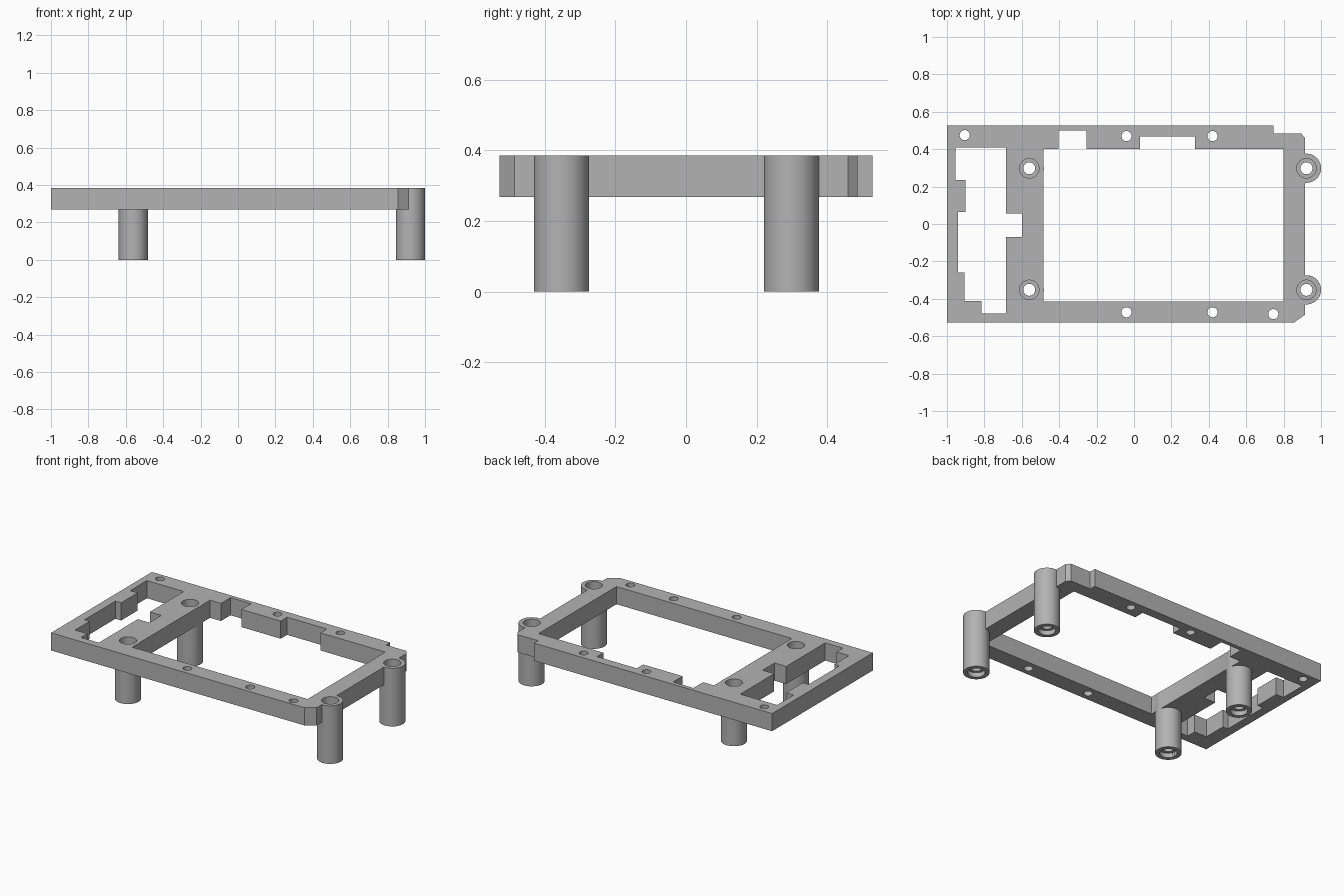
import bpy
import math

if "Cube" in bpy.data.objects:
    bpy.data.objects.remove(bpy.data.objects["Cube"], do_unlink=True)

BOTTOM, TOP = 0.268, 0.385

grey = bpy.data.materials.new("plain grey")
grey.use_nodes = True
colour = (0.45, 0.45, 0.45, 1)
grey.diffuse_color = colour
grey.node_tree.nodes["Principled BSDF"].inputs["Base Color"].default_value = colour


def circle(x, y, r, n=32):
    return [(x + r * math.cos(i * math.tau / n), y + r * math.sin(i * math.tau / n))
            for i in range(n)]


def extrude(name, loops, z0, z1):
    """Solid slab from closed outlines; inner outlines become holes."""
    curve = bpy.data.curves.new(name, "CURVE")
    curve.dimensions = "2D"
    curve.fill_mode = "BOTH"
    curve.extrude = (z1 - z0) / 2
    for loop in loops:
        spline = curve.splines.new("POLY")
        spline.points.add(len(loop) - 1)
        for point, (x, y) in zip(spline.points, loop):
            point.co = (x, y, 0, 1)
        spline.use_cyclic_u = True
    helper = bpy.data.objects.new(name, curve)
    bpy.context.collection.objects.link(helper)
    bpy.context.view_layer.update()
    mesh = bpy.data.meshes.new_from_object(helper)
    bpy.data.objects.remove(helper, do_unlink=True)
    obj = bpy.data.objects.new(name, mesh)
    bpy.context.collection.objects.link(obj)
    for v in mesh.vertices:
        v.co.z += (z0 + z1) / 2
    # weld the caps to the walls
    bpy.ops.object.select_all(action="DESELECT")
    obj.select_set(True)
    bpy.context.view_layer.objects.active = obj
    bpy.ops.object.mode_set(mode="EDIT")
    bpy.ops.mesh.select_all(action="SELECT")
    bpy.ops.mesh.remove_doubles(threshold=0.0005)
    bpy.ops.mesh.normals_make_consistent(inside=False)
    bpy.ops.object.mode_set(mode="OBJECT")
    mesh.materials.clear()
    mesh.materials.append(grey)
    return obj


def combine(target, tool, operation):
    bpy.context.view_layer.objects.active = target
    mod = target.modifiers.new("combine", "BOOLEAN")
    mod.operation = operation
    mod.solver = "EXACT"
    mod.object = tool
    bpy.ops.object.modifier_apply(modifier=mod.name)
    bpy.data.objects.remove(tool, do_unlink=True)


# Frame outline with clipped right corners
outline = [(-1, -.527), (.855, -.527), (.915, -.485), (.915, .458), (.893, .485),
           (.745, .485), (.745, .527), (-1, .527)]
# Large window with two notches in its back edge
window = [(-.485, -.415), (.8, -.415), (.8, .4), (.325, .4), (.325, .467),
          (.033, .467), (.033, .4), (-.255, .4), (-.255, .5), (-.405, .5),
          (-.405, .4), (-.485, .4)]
# Narrow stepped window at the right-hand end
slot = [(-.955, .41), (-.685, .41), (-.685, .055), (-.6, .055), (-.6, -.07),
        (-.685, -.07), (-.685, -.478), (-.815, -.478), (-.815, -.413),
        (-.905, -.413), (-.905, -.26), (-.942, -.26), (-.942, .063),
        (-.9, .063), (-.9, .236), (-.955, .236)]
screws = [(-.905, .475), (-.04, .47), (.42, .47), (-.04, -.472), (.42, -.472),
          (.745, -.482)]
frame = extrude("frame", [outline, window, slot]
                + [circle(x, y, .027) for x, y in screws], BOTTOM, TOP)

# Four standoffs, bored through and counterbored at both ends
for x in (-.56, .922):
    for y in (-.352, .298):
        combine(frame, extrude("standoff", [circle(x, y, .078, 48)], 0, TOP), "UNION")
        for r, z0, z1 in ((.032, -.1, .5), (.052, -.1, .03), (.052, .3, .5)):
            combine(frame, extrude("bore", [circle(x, y, r)], z0, z1), "DIFFERENCE")

bpy.ops.object.select_all(action="DESELECT")
frame.select_set(True)
bpy.context.view_layer.objects.active = frame
bpy.ops.object.shade_smooth_by_angle(angle=math.radians(30))
